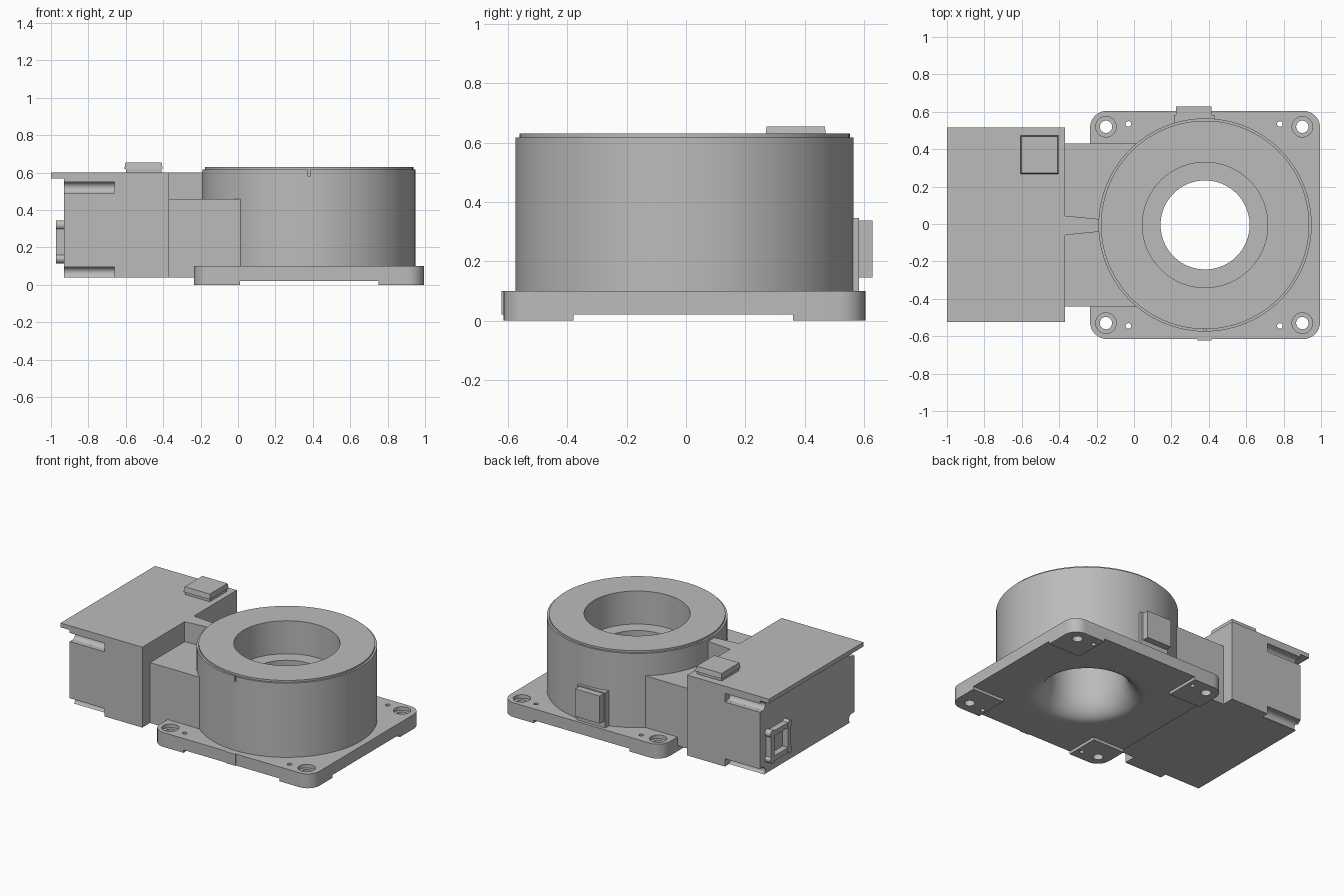
import bpy, bmesh, math
from mathutils import Vector

cube = bpy.data.objects.get("Cube")
if cube:
    bpy.data.objects.remove(cube, do_unlink=True)

grey = bpy.data.materials.new("plain grey")
grey.use_nodes = True
COLOUR = (0.5, 0.5, 0.5, 1)
grey.diffuse_color = COLOUR
grey.node_tree.nodes["Principled BSDF"].inputs["Base Color"].default_value = COLOUR

CX, CY = 0.38, -0.005


def finish(name, bm):
    bmesh.ops.recalc_face_normals(bm, faces=bm.faces)
    mesh = bpy.data.meshes.new(name)
    bm.to_mesh(mesh)
    bm.free()
    mesh.materials.append(grey)
    ob = bpy.data.objects.new(name, mesh)
    bpy.context.collection.objects.link(ob)
    return ob


def prism(name, points, z0, z1, taper=1.0):
    """Extrude an outline upwards, optionally narrowing it at the top."""
    bm = bmesh.new()
    mid = sum((Vector(p) for p in points), Vector((0, 0))) / len(points)
    low = [bm.verts.new((x, y, z0)) for x, y in points]
    top = [bm.verts.new((*(mid + (Vector(p) - mid) * taper), z1)) for p in points]
    bm.faces.new(low)
    bm.faces.new(top)
    for i in range(len(points)):
        j = (i + 1) % len(points)
        bm.faces.new((low[i], low[j], top[j], top[i]))
    return finish(name, bm)


def box(name, x0, x1, y0, y1, z0, z1, taper=1.0):
    return prism(name, [(x0, y0), (x1, y0), (x1, y1), (x0, y1)], z0, z1, taper)


def rounded(x0, x1, y0, y1, r, n=8):
    pts = []
    corners = [(x1 - r, y1 - r), (x0 + r, y1 - r), (x0 + r, y0 + r), (x1 - r, y0 + r)]
    for k, (x, y) in enumerate(corners):
        for i in range(n + 1):
            a = (k + i / n) * math.pi / 2
            pts.append((x + r * math.cos(a), y + r * math.sin(a)))
    return pts


def disc(x, y, r, z0, z1, n=32):
    turn = [2 * math.pi * i / n for i in range(n)]
    return prism("cutter", [(x + r * math.cos(a), y + r * math.sin(a)) for a in turn], z0, z1)


def activate(ob):
    bpy.ops.object.select_all(action="DESELECT")
    ob.select_set(True)
    bpy.context.view_layer.objects.active = ob


def cut(ob, cutters):
    for c in cutters:
        c.hide_render = True
        mod = ob.modifiers.new("cut", "BOOLEAN")
        mod.operation = "DIFFERENCE"
        mod.solver = "EXACT"
        mod.object = c
        activate(ob)
        bpy.ops.object.modifier_apply(modifier=mod.name)
        bpy.data.objects.remove(c, do_unlink=True)


def smooth(ob):
    activate(ob)
    bpy.ops.object.shade_smooth_by_angle(angle=math.radians(30))


def lathe(name, profile, n=96):
    bm = bmesh.new()
    rings = []
    for i in range(n):
        a = 2 * math.pi * i / n
        rings.append([bm.verts.new((CX + r * math.cos(a), CY + r * math.sin(a), z))
                      for r, z in profile])
    for i in range(n):
        a, b = rings[i], rings[(i + 1) % n]
        for k in range(len(profile)):
            m = (k + 1) % len(profile)
            bm.faces.new((a[k], b[k], b[m], a[m]))
    return finish(name, bm)


# Base plate with corner feet, screw holes and small pin holes
plate = prism("base_plate", rounded(-0.235, 0.995, -0.615, 0.605, 0.09), 0, 0.1)
cutters = [box("cutter", 0.01, 0.75, -1, 1, -0.1, 0.02),
           box("cutter", -1, 2, -0.38, 0.36, -0.1, 0.02),
           disc(CX, CY, 0.45, -0.1, 0.2, 96)]
for y_screw, y_pin in ((0.52, 0.535), (-0.53, -0.545)):
    for x_screw, x_pin in ((-0.15, -0.03), (0.9, 0.78)):
        cutters += [disc(x_screw, y_screw, 0.033, -0.1, 0.2),
                    disc(x_screw, y_screw, 0.055, 0.075, 0.2),
                    disc(x_pin, y_pin, 0.015, -0.1, 0.2, 16)]
cut(plate, cutters)
smooth(plate)
box("plate_front_tab", 0.34, 0.415, -0.622, -0.6, 0.02, 0.1)

# Round drum: stepped bore above, flared mouth below
flare = [(0.36 - 0.12 * math.sin(t), 0.2 - 0.18 * math.cos(t))
         for t in (math.pi / 2 * i / 10 for i in range(11))]
drum = lathe("drum", flare + [(0.238, 0.40), (0.335, 0.40), (0.335, 0.63), (0.557, 0.63),
                              (0.557, 0.617), (0.57, 0.617), (0.57, 0.1),
                              (0.45, 0.1), (0.45, 0.02)])
cut(drum, [box("cutter", CX - 0.006, CX + 0.006, -0.7, -0.562, 0.58, 0.7)])
smooth(drum)

# Rear connector on the drum
box("rear_connector_base", 0.215, 0.43, 0.45, 0.583, 0.1, 0.345)
box("rear_connector_block", 0.225, 0.415, 0.58, 0.628, 0.145, 0.337)

# Duct and the rib joining drum to housing
box("duct", -0.4, 0.018, -0.44, 0.43, 0.04, 0.46)
prism("duct_rib", [(-0.4, -0.062), (-0.17, -0.04), (-0.17, 0.025), (-0.4, 0.047)], 0.44, 0.6)

# Side housing with grooves along the long edges
Y0, Y1 = -0.525, 0.515
housing = box("side_housing", -0.93, -0.37, Y0, Y1, 0.04, 0.58)
grooves = []
for face, inward in ((Y0, 1), (Y1, -1)):
    for z in (0.52, 0.065):
        deep = face + inward * 0.03
        grooves.append(box("cutter", -1.2, -0.66, min(face - inward * 0.1, deep),
                           max(face - inward * 0.1, deep), z - 0.03, z + 0.03))
        rod = disc(0, 0, 0.0299, -0.27, 0.27)
        rod.rotation_euler = (0, math.pi / 2, 0)
        rod.location = (-0.93, deep, z)
        bpy.context.view_layer.update()
        grooves.append(rod)
cut(housing, grooves)
smooth(housing)
box("housing_lid", -1, -0.37, Y0, Y1, 0.57, 0.6)

# Raised block on the lid
box("lid_block_base", -0.6, -0.41, 0.275, 0.465, 0.59, 0.625)
box("lid_block_cap", -0.607, -0.403, 0.267, 0.473, 0.62, 0.655, 0.95)

# Socket frame on the end of the housing
frame = box("socket_frame", -0.972, -0.92, 0.23, 0.45, 0.125, 0.335)
cut(frame, [box("cutter", -1.1, -0.93, 0.265, 0.415, 0.16, 0.3)])
for y in (0.245, 0.435):
    for z in (0.14, 0.32):
        post = disc(0, 0, 0.025, -0.022, 0.022, 20)
        post.name = "socket_corner"
        post.rotation_euler = (0, math.pi / 2, 0)
        post.location = (-0.951, y, z)
        smooth(post)
